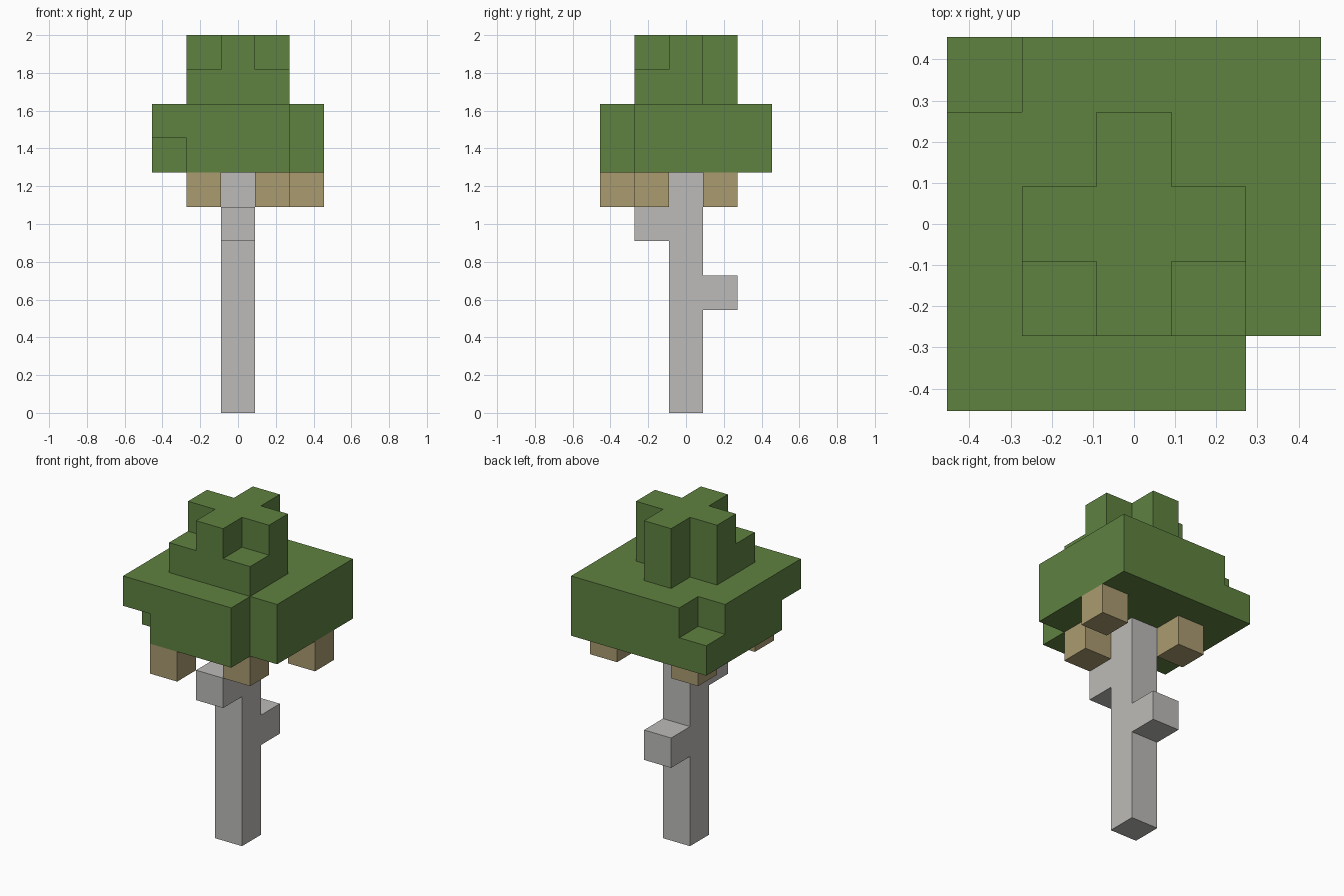
import bpy
import bmesh
from mathutils import Vector
from math import radians

if "Cube" in bpy.data.objects:
    bpy.data.objects.remove(bpy.data.objects["Cube"], do_unlink=True)

U = 2 / 11  # edge of one block; the tree is eleven blocks tall


def material(name, rgb):
    mat = bpy.data.materials.new(name)
    mat.use_nodes = True
    mat.diffuse_color = (*rgb, 1)
    bsdf = mat.node_tree.nodes["Principled BSDF"]
    bsdf.inputs["Base Color"].default_value = (*rgb, 1)
    bsdf.inputs["Roughness"].default_value = 0.9
    return mat


def block(xs, ys, zs):
    """All grid cells in the given inclusive ranges."""
    return {(x, y, z)
            for x in range(xs[0], xs[1] + 1)
            for y in range(ys[0], ys[1] + 1)
            for z in range(zs[0], zs[1] + 1)}


def build(name, cells, mat):
    """Skin a set of cells with only its outer faces, merged into flat panels."""
    bm = bmesh.new()
    for cell in cells:
        centre = Vector(cell) + Vector((0, 0, 0.5))
        for axis in range(3):
            for sign in (-1, 1):
                n = Vector((0, 0, 0))
                n[axis] = sign
                if tuple(int(a + b) for a, b in zip(cell, n)) in cells:
                    continue
                u = Vector((0, 0, 0))
                u[(axis + 1) % 3] = 0.5
                v = n.cross(u)
                mid = centre + n * 0.5
                corners = (mid - u - v, mid + u - v, mid + u + v, mid - u + v)
                bm.faces.new([bm.verts.new(p * U) for p in corners])
    bmesh.ops.remove_doubles(bm, verts=bm.verts[:], dist=0.001)
    bmesh.ops.dissolve_limit(bm, angle_limit=radians(1),
                             verts=bm.verts[:], edges=bm.edges[:])
    mesh = bpy.data.meshes.new(name)
    bm.to_mesh(mesh)
    bm.free()
    mesh.materials.append(mat)
    obj = bpy.data.objects.new(name, mesh)
    bpy.context.collection.objects.link(obj)
    return obj


bark = material("pale grey bark", (0.503, 0.497, 0.479))
leaf = material("leaf green", (0.114, 0.220, 0.051))
tan = material("tan fruit", (0.402, 0.328, 0.162))

# Trunk with a high front branch stub and a lower back one
trunk = block((0, 0), (0, 0), (0, 6)) | {(0, -1, 5), (0, 1, 3)}
build("trunk", trunk, bark)

# Hanging fruit blocks under the canopy
fruit_spots = {"front": (-1, -2), "inner": (1, -1), "side": (2, 1), "back": (-1, 1)}
for label, (x, y) in fruit_spots.items():
    build(label + "_fruit", {(x, y, 6)}, tan)

# Broad lower canopy with three clipped corners
canopy = block((-2, 2), (-2, 2), (7, 8))
canopy -= block((2, 2), (-2, -2), (7, 8))
canopy -= {(-2, 2, 8), (-2, -2, 7)}
build("lower_canopy", canopy, leaf)

# Cross-shaped crown with low front corners
crown = block((-1, 1), (0, 0), (9, 10)) | block((0, 0), (-1, 1), (9, 10))
crown |= {(-1, -1, 9), (1, -1, 9)}
build("crown", crown, leaf)
